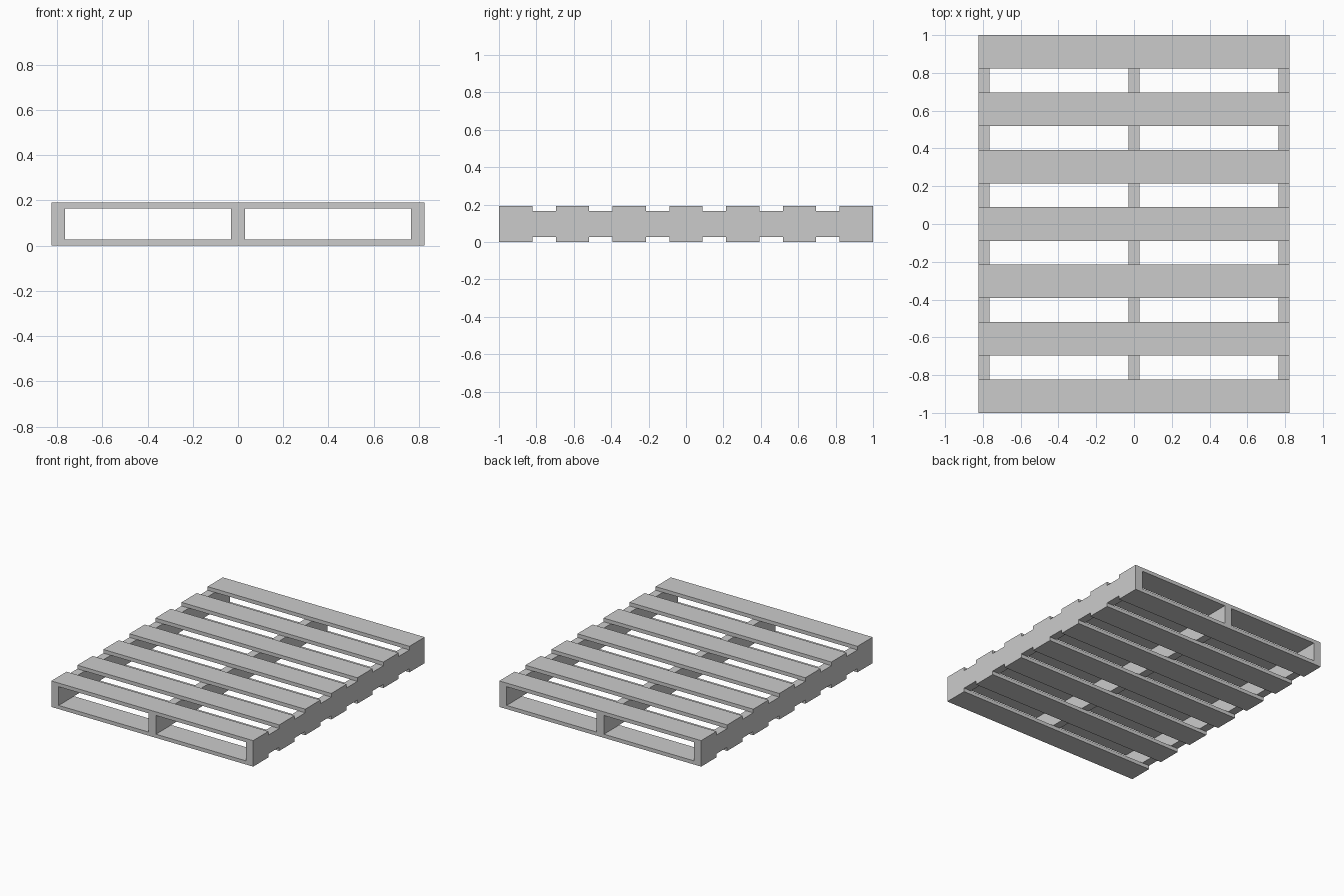
import bpy

if "Cube" in bpy.data.objects:
    bpy.data.objects.remove(bpy.data.objects["Cube"])

WIDTH, LENGTH, HEIGHT = 1.648, 2.0, 0.192
BOARD_W, BOARD_T = 0.178, 0.027
RUNNER_W = 0.06
BOARDS = 7


def box(name, size, centre):
    bpy.ops.mesh.primitive_cube_add(size=1, location=centre)
    ob = bpy.context.object
    ob.name = name
    ob.scale = size
    bpy.ops.object.transform_apply(location=False, rotation=False, scale=True)
    return ob


# Three upright runners along the length
offset = (WIDTH - RUNNER_W) / 2
for label, x in (("left", -offset), ("middle", 0), ("right", offset)):
    box(f"runner_{label}", (RUNNER_W, LENGTH, HEIGHT - 2 * BOARD_T), (x, 0, HEIGHT / 2))

# Matching deck boards on top and bottom
pitch = (LENGTH - BOARD_W) / (BOARDS - 1)
for i in range(BOARDS):
    y = (i - (BOARDS - 1) / 2) * pitch
    for label, z in (("bottom", BOARD_T / 2), ("top", HEIGHT - BOARD_T / 2)):
        box(f"{label}_board_{i + 1}", (WIDTH, BOARD_W, BOARD_T), (0, y, z))
